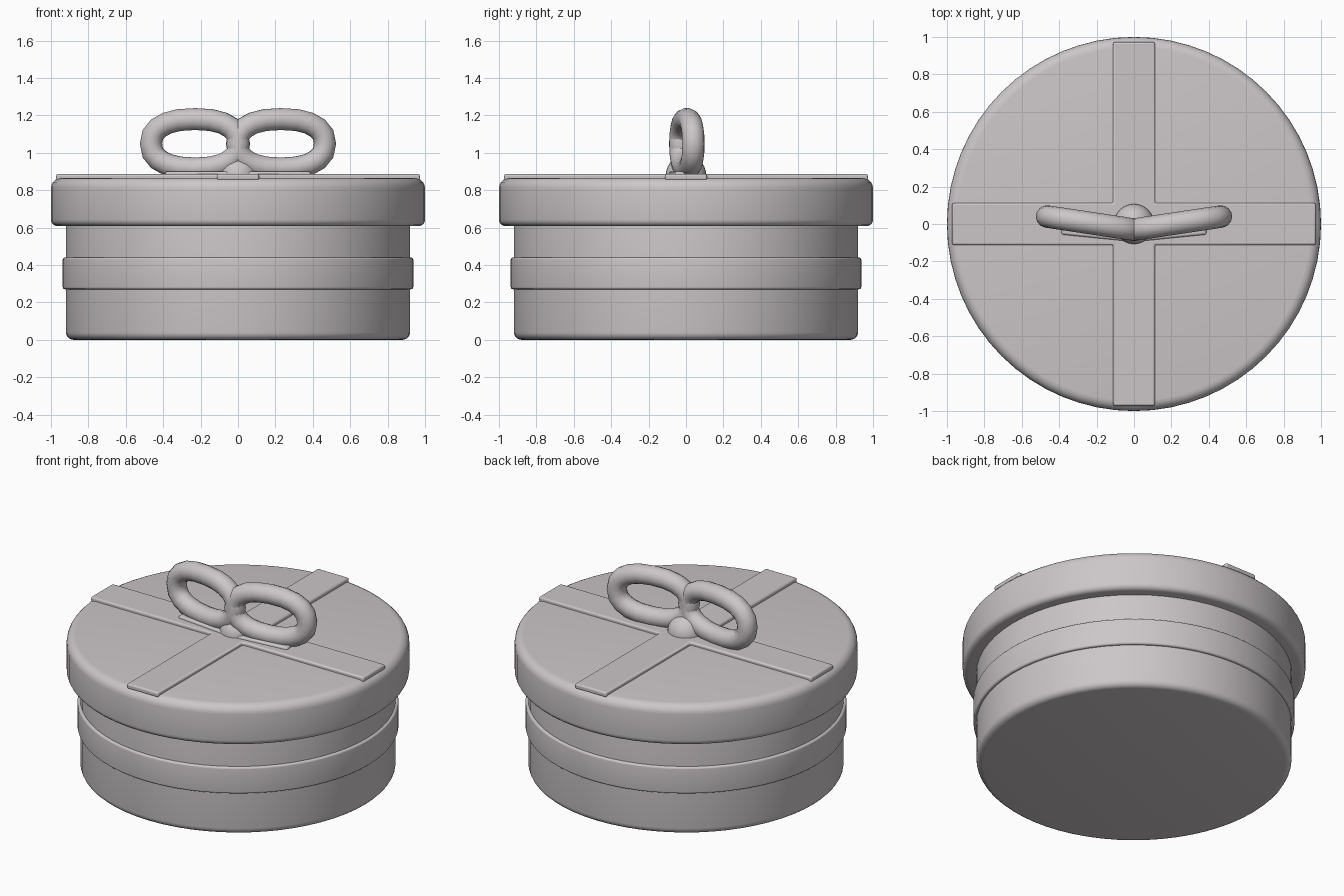
import bpy, bmesh, math
from mathutils import Matrix, Vector

cube = bpy.data.objects.get("Cube")
if cube:
    bpy.data.objects.remove(cube, do_unlink=True)

grey = bpy.data.materials.new("warm_grey")
grey.use_nodes = True
colour = (0.6, 0.565, 0.575, 1)
grey.diffuse_color = colour
grey.node_tree.nodes["Principled BSDF"].inputs["Base Color"].default_value = colour


def finish(name, bm, bevel=0, angle=35):
    """Turn a bmesh into a smooth-shaded object with an optional bevel."""
    bmesh.ops.recalc_face_normals(bm, faces=bm.faces)
    mesh = bpy.data.meshes.new(name)
    bm.to_mesh(mesh)
    bm.free()
    mesh.materials.append(grey)
    ob = bpy.data.objects.new(name, mesh)
    bpy.context.collection.objects.link(ob)
    if bevel:
        mod = ob.modifiers.new("Bevel", 'BEVEL')
        mod.width = bevel
        mod.segments = 3
    bpy.ops.object.select_all(action='DESELECT')
    ob.select_set(True)
    bpy.context.view_layer.objects.active = ob
    bpy.ops.object.shade_smooth_by_angle(angle=math.radians(angle))
    return ob


def drum(name, radius, bottom, top, low_round, high_round, steps=5):
    """Closed round drum with rounded lower and upper rims."""
    profile = [(0, bottom)]
    for r, z, start in ((low_round, bottom + low_round, -90), (high_round, top - high_round, 0)):
        for i in range(steps + 1):
            a = math.radians(start + 90 * i / steps)
            profile.append((radius - r + r * math.cos(a), z + r * math.sin(a)))
    profile.append((0, top))
    bm = bmesh.new()
    verts = [bm.verts.new((x, 0, z)) for x, z in profile]
    edges = [bm.edges.new(pair) for pair in zip(verts, verts[1:])]
    bmesh.ops.spin(bm, geom=verts + edges, cent=(0, 0, 0), axis=(0, 0, 1),
                   angle=2 * math.pi, steps=64, use_duplicate=False)
    bmesh.ops.remove_doubles(bm, verts=bm.verts, dist=0.0001)
    return finish(name, bm)


# Box body, the raised band around it and the lid
drum("box_body", 0.92, 0, 0.66, 0.04, 0.01)
drum("side_band", 0.937, 0.27, 0.44, 0.012, 0.012)
drum("lid", 1.0, 0.608, 0.865, 0.035, 0.055)

# Crossed ribbon on the lid, one cross-shaped slab
arm, half = 0.972, 0.112
bm = bmesh.new()
outline = []
for quarter in range(4):
    turn = Matrix.Rotation(quarter * math.pi / 2, 3, 'Z')
    for p in ((arm, -half), (arm, half), (half, half)):
        outline.append(bm.verts.new(turn @ Vector((*p, 0.853))))
slab = bm.faces.new(outline)
raised = bmesh.ops.extrude_face_region(bm, geom=[slab])["geom"]
bmesh.ops.translate(bm, vec=(0, 0, 0.033),
                    verts=[v for v in raised if isinstance(v, bmesh.types.BMVert)])
finish("lid_ribbon", bm, bevel=0.01)


def bow_loop(name, side):
    """Flattened tube ring, its outer end swung towards the back."""
    bm = bmesh.new()
    count, sides, tube = 20, 14, 0.06
    power = 2 / 2.35

    def centre(t):
        c, s = math.cos(t), math.sin(t)
        x = 0.23 + 0.235 * math.copysign(abs(c) ** power, c)
        z = 1.048 + 0.132 * math.copysign(abs(s) ** power, s)
        return Vector((side * x, -0.03 + 0.15 * x, z))

    across = Vector((side * -0.15, 1, 0)).normalized()
    rings = []
    for i in range(count):
        t = 2 * math.pi * i / count
        tangent = (centre(t + 0.1) - centre(t - 0.1)).normalized()
        out = tangent.cross(across).normalized()
        rings.append([bm.verts.new(centre(t) + tube * (
            across * math.cos(a) + out * math.sin(a)))
            for a in (2 * math.pi * j / sides for j in range(sides))])
    for i, ring in enumerate(rings):
        after = rings[(i + 1) % count]
        for j in range(sides):
            k = (j + 1) % sides
            bm.faces.new((ring[j], ring[k], after[k], after[j]))
    finish(name, bm, angle=50)


def bow_foot(name, side):
    """Thin pad under a bow loop."""
    bm = bmesh.new()
    bmesh.ops.create_cube(bm, size=1, matrix=Matrix.Translation((side * 0.2, -0.025, 0.883))
                          @ Matrix.Rotation(side * 0.1, 4, 'Z')
                          @ Matrix.Diagonal((0.37, 0.1, 0.034, 1)))
    finish(name, bm, bevel=0.012)


# Bow: loops, pads and the central knot
for label, side in (("left", 1), ("right", -1)):
    bow_loop(label + "_bow_loop", side)
    bow_foot(label + "_bow_foot", side)

bm = bmesh.new()
bmesh.ops.create_uvsphere(bm, u_segments=24, v_segments=14, radius=0.108,
                          matrix=Matrix.Translation((0, 0, 0.88)))
finish("bow_knot", bm)
